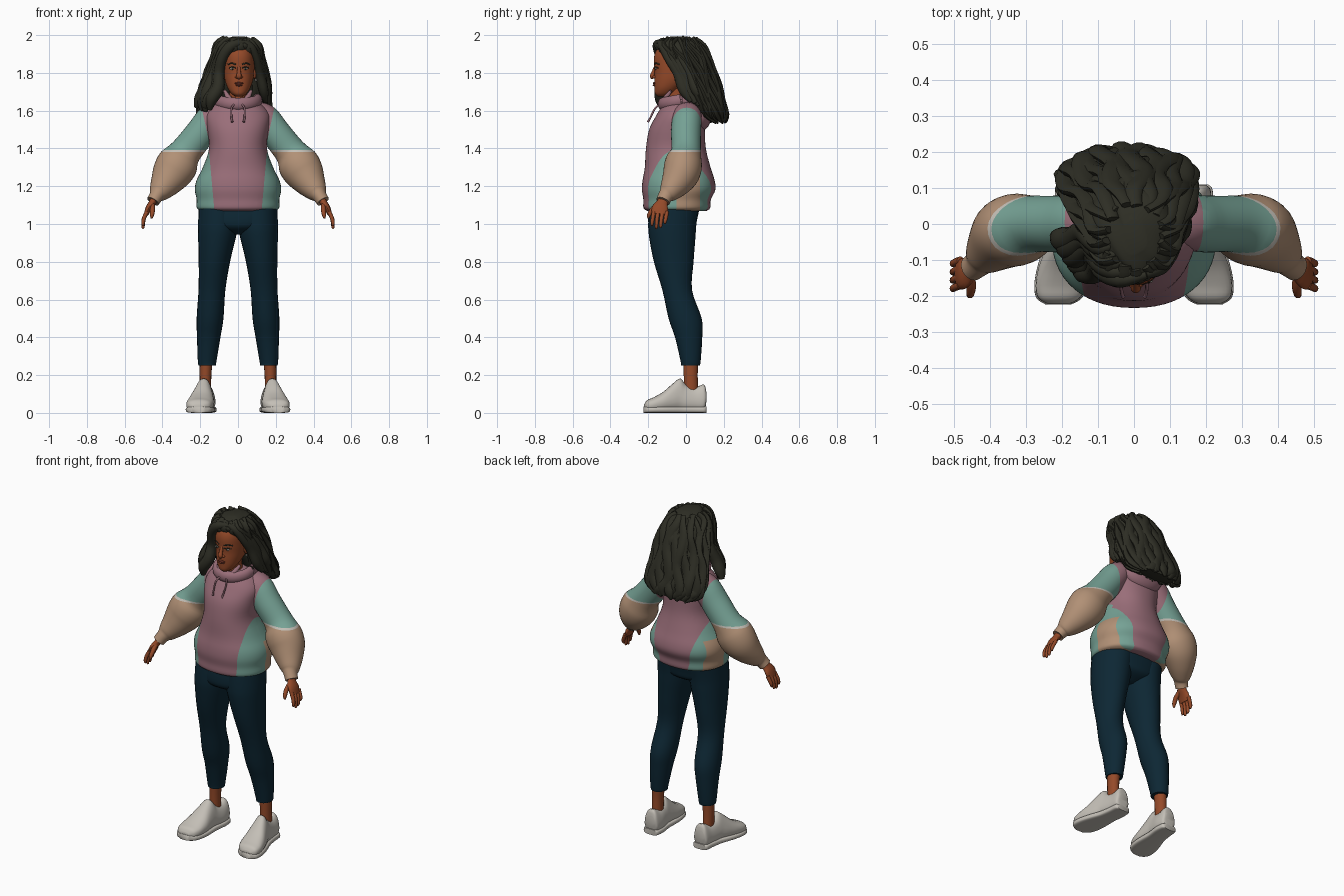
import bpy, bmesh, math
from mathutils import Vector
from mathutils.bvhtree import BVHTree

cube = bpy.data.objects.get("Cube")
if cube:
    bpy.data.objects.remove(cube, do_unlink=True)

X, Y, Z = Vector((1, 0, 0)), Vector((0, 1, 0)), Vector((0, 0, 1))


def material(name, *rgb):
    m = bpy.data.materials.new(name)
    m.use_nodes = True
    m.diffuse_color = (*rgb, 1)
    m.node_tree.nodes["Principled BSDF"].inputs["Base Color"].default_value = (*rgb, 1)
    return m


HAIR = material("dark hair", .027, .027, .018)
SKIN = material("brown skin", .30, .068, .022)
PINK = material("dusty pink", .32, .155, .19)
GREEN = material("sage green", .18, .36, .30)
TAN = material("warm tan", .44, .28, .18)
NAVY = material("navy cloth", .004, .02, .034)
WHITE = material("off white", .55, .52, .47)
EYE = material("eye white", .6, .55, .5)
LIP = material("dark lips", .17, .035, .02)


def smooth_path(pts, steps):
    """Catmull-Rom interpolation through points of any dimension."""
    out = []
    for i in range(len(pts) - 1):
        p0, p1, p2, p3 = (pts[max(i - 1, 0)], pts[i], pts[i + 1], pts[min(i + 2, len(pts) - 1)])
        for k in range(steps):
            t = k / steps
            out.append([.5 * (2 * b + (c - a) * t + (2 * a - 5 * b + 4 * c - d) * t * t
                              + (3 * b - a - 3 * c + d) * t ** 3)
                        for a, b, c, d in zip(p0, p1, p2, p3)])
    return out + [list(pts[-1])]


def finish(name, bm, mats, rule=None):
    bmesh.ops.recalc_face_normals(bm, faces=bm.faces)
    if rule:
        for f in bm.faces:
            f.material_index = mats.index(rule(f.calc_center_median()))
    me = bpy.data.meshes.new(name)
    bm.to_mesh(me)
    bm.free()
    for m in mats:
        me.materials.append(m)
    me.shade_smooth()
    me.set_sharp_from_angle(angle=math.radians(50))
    ob = bpy.data.objects.new(name, me)
    bpy.context.collection.objects.link(ob)
    return ob


def loft(name, pts, mats, sides=24, steps=4, axis=None, ref=Y, power=2, deform=None,
         cuts=(), rule=None, closed=False):
    """Skin elliptical rings (x, y, z, radius a, radius b) along a path."""
    rings = smooth_path(pts, steps)
    bm, loops = bmesh.new(), []
    for i, (x, y, z, a, b) in enumerate(rings):
        t = axis or (Vector(rings[min(i + 1, len(rings) - 1)][:3])
                     - Vector(rings[max(i - 1, 0)][:3])).normalized()
        u = t.cross(ref).normalized()
        v = u.cross(t)
        loop = []
        for k in range(sides):
            c, s = math.cos(math.tau * k / sides), math.sin(math.tau * k / sides)
            c = math.copysign(abs(c) ** (2 / power), c)
            s = math.copysign(abs(s) ** (2 / power), s)
            co = Vector((x, y, z)) + u * a * c + v * b * s
            loop.append(bm.verts.new(deform(co) if deform else co))
        loops.append(loop)
    for p, q in zip(loops, loops[1:]):
        for k in range(sides):
            j = (k + 1) % sides
            bm.faces.new((p[k], p[j], q[j], q[k]))
    if not closed:
        bm.faces.new(loops[0])
        bm.faces.new(loops[-1])
    for co, no in cuts:
        bmesh.ops.bisect_plane(bm, geom=bm.verts[:] + bm.edges[:] + bm.faces[:],
                               plane_co=co, plane_no=no)
    return finish(name, bm, mats, rule)


def pair(name, pts, mats, **kw):
    """Build a left part and its mirrored right part."""
    cuts = kw.pop("cuts", ())
    for side, s in (("left", 1), ("right", -1)):
        flip = [(Vector((c[0] * s, c[1], c[2])), Vector((n[0] * s, n[1], n[2]))) for c, n in cuts]
        loft(f"{side}_{name}", [(p[0] * s, *p[1:]) for p in pts], mats, cuts=flip, **kw)


def ball(name, loc, size, mat):
    bm = bmesh.new()
    bmesh.ops.create_uvsphere(bm, u_segments=20, v_segments=12, radius=1)
    for v in bm.verts:
        v.co = Vector(loc) + Vector(a * b for a, b in zip(v.co, size))
    return finish(name, bm, [mat])


def flat(rows):
    """Rows of (x, z, half width, front y, back y) to horizontal rings."""
    return [(x, (f + b) / 2, z, w, (b - f) / 2) for x, z, w, f, b in rows]


# Hoodie body with colour panels
def body_rule(c):
    x = abs(c.x)
    edge = .125 + .09 * (c.z - 1.07) if c.y < 0 else .09 + .25 * (c.z - 1.07)
    if x < edge or c.z > 1.5:
        return PINK
    return TAN if c.z < 1.26 and -.05 < c.y < .075 else GREEN


panel_cuts = [((0, -.05, 0), Y), ((0, .075, 0), Y), ((0, 0, 0), Y), ((0, 0, 1.26), Z)]
for s in (1, -1):
    panel_cuts += [((s * .125, 0, 1.07), (s, 0, -.09)), ((s * .09, 0, 1.07), (s, 0, -.25))]
loft("hoodie_body", flat([
    (0, 1.07, .195, -.205, .11), (0, 1.085, .218, -.225, .128), (0, 1.13, .219, -.226, .132),
    (0, 1.18, .228, -.233, .155), (0, 1.23, .22, -.23, .152), (0, 1.3, .186, -.218, .13),
    (0, 1.4, .153, -.212, .105), (0, 1.5, .163, -.195, .1), (0, 1.57, .17, -.16, .1),
    (0, 1.62, .14, -.13, .09), (0, 1.66, .08, -.1, .05)]),
    [PINK, GREEN, TAN], sides=56, axis=Z, power=2.2, cuts=panel_cuts, rule=body_rule)


# Sleeves with a pale seam above the puffed cuff
def sleeve_rule(c):
    if abs(c.x) < .145 + .22 * (c.z - 1.4):
        return PINK
    return GREEN if c.z > 1.392 else WHITE if c.z > 1.382 else TAN


pair("sleeve", [(.09, .01, 1.59, .06, .07), (.14, .005, 1.56, .077, .078), (.2, 0, 1.48, .08, .079),
                (.275, 0, 1.385, .084, .079), (.315, -.012, 1.325, .108, .098),
                (.35, -.025, 1.27, .105, .098), (.385, -.055, 1.215, .082, .08),
                (.418, -.09, 1.168, .055, .055), (.432, -.108, 1.148, .038, .04),
                (.45, -.122, 1.12, .035, .037)],
     [PINK, GREEN, WHITE, TAN], sides=32, rule=sleeve_rule,
     cuts=[((0, 0, 1.392), Z), ((0, 0, 1.382), Z), ((.145, 0, 1.4), (1, 0, -.22))])

# Hood collar, hood bag and drawstrings
ring = []
for i in range(17):
    a = math.tau * i / 16
    front = -math.sin(a)
    ring.append((.105 * math.cos(a), -.025 + .1 * math.sin(a), 1.655 - .02 * max(front, 0), .024, .034))
loft("hood_collar", ring, [PINK], sides=14, ref=Z, closed=True)
ball("hood_bag", (0, .075, 1.58), (.13, .06, .09), PINK)
pair("collar_point", [(.01, -.122, 1.63, .012, .012), (.045, -.112, 1.66, .016, .014),
                      (.07, -.08, 1.705, .008, .008)], [PINK], sides=10)
pair("drawstring", [(.02, -.14, 1.635, .005, .005), (.035, -.165, 1.61, .005, .005),
                    (.034, -.19, 1.56, .005, .005), (.03, -.202, 1.54, .006, .006)], [PINK], sides=8)

# Trousers
loft("trouser_seat", flat([(0, .945, .03, -.13, -.02), (0, .98, .15, -.19, .045),
                           (0, 1.03, .205, -.2, .06), (0, 1.12, .2, -.19, .08)]),
     [NAVY], axis=Z, sides=32, power=2.3)
pair("trouser_leg", flat([
    (.1, 1.1, .108, -.195, .07), (.105, 1, .106, -.2, .055), (.111, .93, .1, -.195, .05),
    (.125, .8, .083, -.17, .04), (.138, .65, .071, -.125, .032), (.148, .5, .071, -.092, .083),
    (.155, .4, .062, -.058, .086), (.163, .28, .05, -.03, .078), (.163, .252, .046, -.026, .074)]),
    [NAVY], axis=Z)

# Ankles and shoes
pair("ankle", flat([(.172, .1, .03, -.01, .065), (.172, .2, .031, -.012, .062),
                    (.168, .28, .035, -.015, .065)]), [SKIN], axis=Z, sides=16)
shoe = [(.168, .108, .035, .06, .11), (.168, .095, .046, .008, .15), (.168, .05, .05, .006, .136),
        (.175, 0, .051, .006, .15), (.18, -.03, .054, .006, .182), (.187, -.07, .062, .006, .155),
        (.195, -.12, .07, .006, .112), (.203, -.17, .07, .006, .083), (.208, -.205, .058, .008, .068),
        (.21, -.222, .03, .02, .045)]


def narrow_top(c):
    mid = math.copysign(.175 + .14 * (.03 - c.y), c.x)
    k = 1 - max(0, c.z - .06) * 3.2
    return Vector((mid + (c.x - mid) * k, c.y, c.z))


pair("shoe", [(x, y, (lo + hi) / 2, w, (hi - lo) / 2) for x, y, w, lo, hi in shoe], [WHITE],
     axis=-Y, ref=Z, power=2.6, deform=narrow_top)
pair("shoe_sole", [(x, y * 1.01, .017, w + .004, .017) for x, y, w, lo, hi in shoe], [WHITE],
     axis=-Y, ref=Z, power=4)

# Hands
pair("palm", [(.437, -.11, 1.15, .022, .026), (.452, -.125, 1.115, .019, .03),
              (.472, -.137, 1.085, .017, .043), (.487, -.14, 1.05, .012, .04)], [SKIN], sides=16)
for i, finger in enumerate(("index", "middle", "ring", "little")):
    y, tip = -.17 + .023 * i, (.99, .975, .98, 1.0)[i]
    pair(finger + "_finger", [(.482, y, 1.065, .011, .011), (.498, y - .006, 1.03, .0105, .0105),
                              (.503, y - .01, tip + .012, .009, .009),
                              (.5, y - .01, tip, .004, .004)], [SKIN], sides=10, steps=3)
pair("thumb", [(.455, -.14, 1.11, .014, .015), (.452, -.175, 1.08, .013, .013),
               (.455, -.195, 1.05, .011, .011), (.458, -.2, 1.03, .005, .005)], [SKIN], sides=10)

# Head and neck
loft("neck", flat([(0, 1.6, .055, -.1, .03), (0, 1.68, .046, -.1, .01), (0, 1.76, .05, -.1, .02)]),
     [SKIN], axis=Z)
head = loft("head", flat([
    (.005, 1.676, .02, -.15, -.08), (.005, 1.69, .04, -.164, -.06), (.005, 1.72, .06, -.167, -.03),
    (.005, 1.76, .074, -.168, .02), (.005, 1.8, .08, -.166, .04), (.005, 1.84, .082, -.169, .05),
    (.005, 1.89, .081, -.168, .05), (.005, 1.93, .07, -.15, .04), (.005, 1.96, .04, -.11, 0)]),
    [SKIN], sides=40, axis=Z, power=2.15)
tree = BVHTree.FromPolygons([v.co for v in head.data.vertices],
                            [list(p.vertices) for p in head.data.polygons])


def on_face(x, z):
    return tree.ray_cast(Vector((x, -1, z)), Y)[0]


# Facial features
for side, s in (("left", 1), ("right", -1)):
    x = .005 + .034 * s
    ball(side + "_eye", on_face(x, 1.822), (.014, .004, .006), EYE)
    ball(side + "_iris", on_face(x, 1.822) - Y * .002, (.006, .004, .006), HAIR)
    loft(side + "_eyelid", [(*on_face(x + d, 1.83 + h), .003, .003)
                            for d, h in ((-.018, -.004), (0, .001), (.018, -.004))], [HAIR], sides=8)
    loft(side + "_brow", [(*on_face(x + d * s, 1.847 + h), .004, .003)
                          for d, h in ((-.018, -.002), (.004, .004), (.024, -.002))], [HAIR], sides=8)
    ball(side + "_nostril", on_face(.005 + .011 * s, 1.778), (.01, .011, .008), SKIN)
    ball(side + "_ear", (.005 + .083 * s, -.045, 1.8), (.01, .02, .032), SKIN)
    ball(side + "_earring", (.005 + .09 * s, -.055, 1.762), (.005, .005, .008), WHITE)
loft("nose", [(.005, -.163, 1.835, .008, .006), (.005, -.172, 1.805, .01, .01),
              (.005, -.179, 1.782, .014, .013), (.005, -.172, 1.772, .008, .008)], [SKIN], sides=14)
ball("upper_lip", on_face(.005, 1.745), (.023, .008, .006), LIP)
ball("lower_lip", on_face(.005, 1.735), (.019, .009, .006), LIP)


# Hair volume with wavy ripples
def ripple(c):
    w = .006 * math.sin(c.z * 48 + c.x * 30) + .005 * math.sin(c.x * 70 + c.y * 55 + c.z * 20)
    out = Vector((c.x, c.y - .02, 0))
    return c + out.normalized() * w if out.length > .02 else c


volume = flat([(0, 1.992, .03, -.08, .01), (0, 1.975, .075, -.125, .055), (0, 1.94, .108, -.16, .095),
               (-.002, 1.88, .127, -.11, .13), (-.007, 1.8, .147, -.06, .155),
               (-.014, 1.72, .164, -.02, .178), (-.02, 1.64, .18, .03, .2),
               (-.02, 1.585, .17, .07, .215), (-.02, 1.545, .12, .13, .215)])
loft("hair_volume", volume, [HAIR], sides=64, steps=6, axis=Z, deform=ripple)

# Wavy locks flowing over the volume
for i in range(26):
    path, a0 = [], math.tau * i / 26
    for k, (x, y, z, rx, ry) in enumerate(volume[1:]):
        a = a0 + .13 * math.sin(k * 1.7 + i * 2.1)
        r = (.018, .025, .03, .032, .034, .034, .028, .01)[k]
        grow = .96 + .04 * math.sin(k * 2.2 + i)
        path.append((x + rx * grow * math.cos(a), y + ry * grow * math.sin(a),
                     z - .008 * math.sin(i * 3), r, r * .55))
    loft(f"hair_lock_{i + 1}", path, [HAIR], sides=10, steps=3)

# Side-parted locks framing the face
for i in range(5):
    d, w = i * .022, .012 * math.sin(i * 2)
    loft(f"right_front_lock_{i + 1}", [
        (.035 - d, -.14 + d, 1.962, .012, .012), (-.035 - d * .6, -.155 + d, 1.945, .026, .022),
        (-.083 - d * .4, -.135 + d, 1.88 + w, .027, .026), (-.1 - d * .5, -.11 + d, 1.8, .028, .03),
        (-.105 - d * .9 + w, -.13 + d, 1.72, .033, .034), (-.14 - d * .7, -.13 + d, 1.66, .032, .034),
        (-.15 - d * .7 - w, -.12 + d, 1.605 + w, .012, .014)], [HAIR], sides=12)
for i in range(4):
    d, w = i * .022, .012 * math.sin(i * 2 + 1)
    loft(f"left_front_lock_{i + 1}", [
        (.03 - d * .5, -.14 + d, 1.965, .012, .012), (.07 + d * .2, -.12 + d, 1.935, .022, .024),
        (.1 + d * .3, -.085 + d, 1.87, .02, .026), (.115 + d * .3, -.04 + d, 1.79 + w, .024, .03),
        (.125 + d * .3 + w, -.01 + d, 1.71, .026, .03), (.145, .03 + d, 1.64 + w, .012, .014)],
        [HAIR], sides=12)
